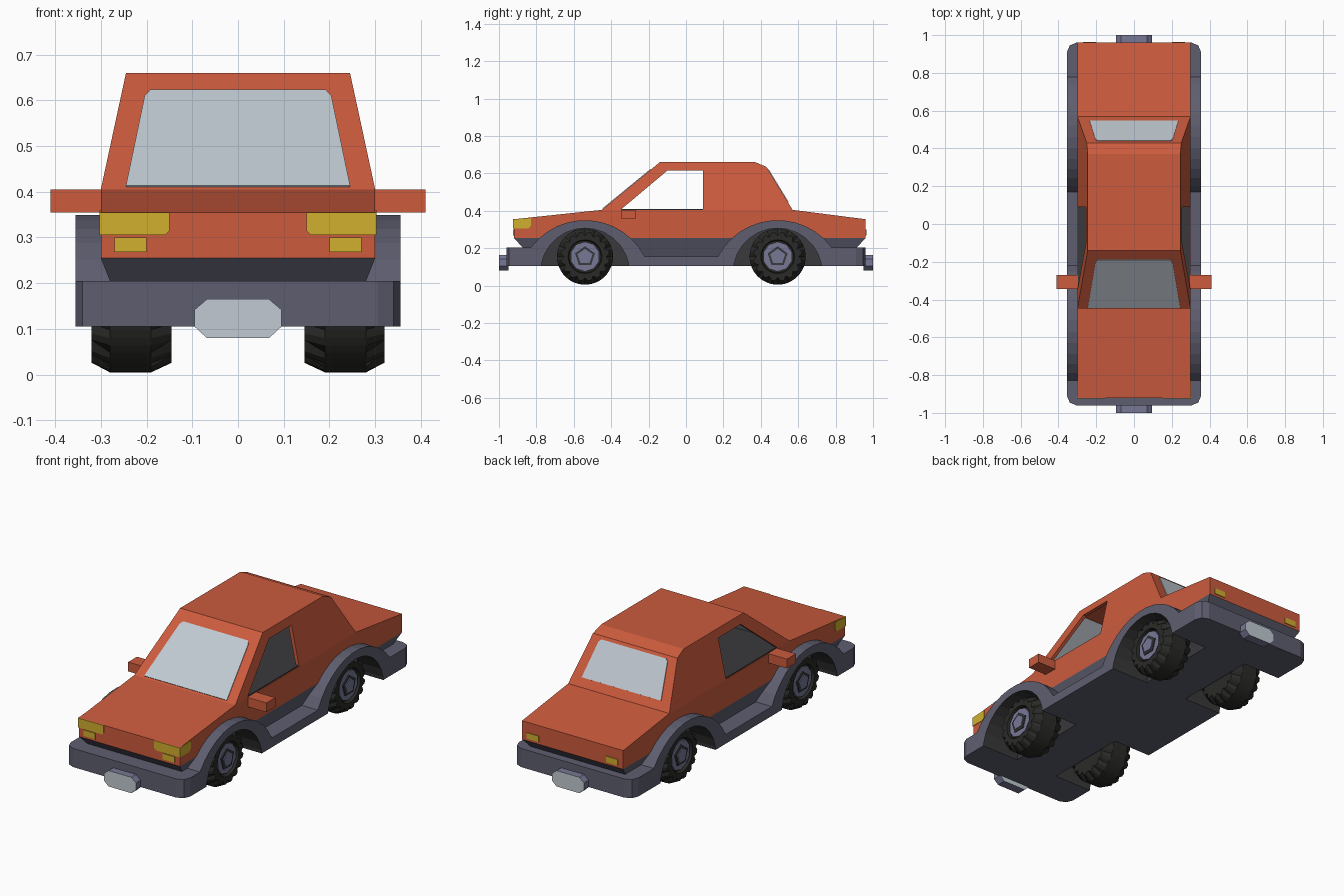
import bpy, bmesh, math

cube = bpy.data.objects.get("Cube")
if cube:
    bpy.data.objects.remove(cube, do_unlink=True)


def material(name, rgb):
    colour = [(c / 255) ** 2.2 for c in rgb] + [1]
    m = bpy.data.materials.new(name)
    m.diffuse_color = colour
    m.use_nodes = True
    bsdf = next(n for n in m.node_tree.nodes if n.type == 'BSDF_PRINCIPLED')
    bsdf.inputs["Base Color"].default_value = colour
    bsdf.inputs["Roughness"].default_value = 0.8
    return m


ORANGE = material("orange_paint", (203, 92, 64))
TRIM = material("grey_trim", (94, 94, 111))
GLASS = material("pale_glass", (192, 201, 209))
YELLOW = material("yellow_lamp", (208, 174, 50))
RUBBER = material("black_rubber", (46, 46, 44))
DARK = material("dark_lining", (60, 60, 62))
HUB = material("blue_grey_hub", (118, 120, 148))


def loft(name, rings, *mats):
    """Bridge rings of equal length and cap both ends."""
    bm = bmesh.new()
    loops = [[bm.verts.new(p) for p in ring] for ring in rings]
    n = len(loops[0])
    for a, b in zip(loops, loops[1:]):
        for i in range(n):
            j = (i + 1) % n
            bm.faces.new((a[i], a[j], b[j], b[i]))
    bm.faces.new(loops[0])
    bm.faces.new(loops[-1])
    bmesh.ops.recalc_face_normals(bm, faces=bm.faces)
    me = bpy.data.meshes.new(name)
    bm.to_mesh(me)
    bm.free()
    for m in mats:
        me.materials.append(m)
    ob = bpy.data.objects.new(name, me)
    bpy.context.collection.objects.link(ob)
    return ob


def across(name, profile, x0, x1, *mats):
    """Extrude a (y, z) profile along x."""
    return loft(name, [[(x, y, z) for y, z in profile] for x in (x0, x1)], *mats)


def along(name, profile, y0, y1, *mats):
    """Extrude an (x, z) profile along y."""
    return loft(name, [[(x, y, z) for x, z in profile] for y in (y0, y1)], *mats)


def slab(name, z0, ya, wa, z1, yb, wb, *mats):
    """Block between a lower and an upper rectangle."""
    rings = [[(-w, y[0], z), (w, y[0], z), (w, y[1], z), (-w, y[1], z)]
             for z, y, w in ((z0, ya, wa), (z1, yb, wb))]
    return loft(name, rings, *mats)


def carve(targets, cutters):
    """Subtract the cutters, keeping their colours on the cut faces."""
    for ob in targets:
        for c in cutters:
            mod = ob.modifiers.new("cut", 'BOOLEAN')
            mod.operation = 'DIFFERENCE'
            mod.solver = 'EXACT'
            mod.material_mode = 'TRANSFER'
            mod.object = c
    deps = bpy.context.evaluated_depsgraph_get()
    deps.update()
    for ob in targets:
        me = bpy.data.meshes.new_from_object(ob.evaluated_get(deps))
        ob.modifiers.clear()
        ob.data = me
    for c in cutters:
        bpy.data.objects.remove(c, do_unlink=True)


def circle(cy, cz, r, n, start=0.0):
    return [(cy + r * math.cos(start + math.tau * i / n),
             cz + r * math.sin(start + math.tau * i / n)) for i in range(n)]


AXLES = (-0.54, 0.49)

# Bumpers, sills and flared arches in one band
outline = [(-0.96, 0.105), (-0.96, 0.205)]
for axle in AXLES:
    left = 0.205 if axle < 0 else 0.155
    right = 0.36 - left
    a0 = math.pi - math.asin((left + 0.01) / 0.36)
    a1 = math.asin((right + 0.01) / 0.36)
    for i in range(13):
        a = a0 + (a1 - a0) * i / 12
        outline.append((axle + 0.36 * math.cos(a), -0.01 + 0.36 * math.sin(a)))
outline += [(0.96, 0.205), (0.96, 0.105)]
band = across("bumper_band", outline, -0.355, 0.355, TRIM)
bm = bmesh.new()
bm.from_mesh(band.data)
corners = [e for e in bm.edges
           if all(abs(v.co.y) > 0.95 for v in e.verts)
           and abs(e.verts[0].co.z - e.verts[1].co.z) > 0.05]
bmesh.ops.bevel(bm, geom=corners, offset=0.05, segments=2, profile=0.5, affect='EDGES')
bm.to_mesh(band.data)
bm.free()

# Lower body
skirt = slab("lower_skirt", 0.155, (-0.83, 0.87), 0.26, 0.255, (-0.92, 0.96), 0.30, TRIM)
body = across("main_body", [(-0.92, 0.255), (-0.92, 0.355), (-0.45, 0.405),
                            (0.57, 0.405), (0.96, 0.355), (0.96, 0.255)],
              -0.30, 0.30, ORANGE)

# Wheel wells
wells = [across("well_cutter", circle(axle, 0.069, 0.238, 28), s * 0.13, s * 0.45, DARK)
         for axle in AXLES for s in (-1, 1)]
carve([band, skirt, body], wells)


# Hollow cabin with open side windows
def half_width(z):
    return 0.30 - (z - 0.405) * 0.216


def cabin_shape(name, profile, inset, *mats):
    return loft(name, [[(s * (half_width(z) - inset), y, z) for y, z in profile]
                       for s in (-1, 1)], *mats)


cabin = cabin_shape("cabin", [(-0.45, 0.405), (-0.14, 0.66), (0.37, 0.66),
                              (0.43, 0.635), (0.57, 0.405)], 0, ORANGE)
cavity = cabin_shape("cavity_cutter", [(-0.438, 0.39), (-0.14, 0.635),
                                       (0.39, 0.635), (0.552, 0.39)], 0.02, ORANGE, GLASS)
for f in cavity.data.polygons:
    f.material_index = int(abs(f.normal.y) > 0.3)
windows = across("window_cutter", [(-0.368, 0.39), (-0.10, 0.615), (0.09, 0.615),
                                   (0.09, 0.39)], -0.4, 0.4, ORANGE)
carve([cabin], [cavity, windows])
slab("cabin_floor", 0.403, (-0.43, 0.55), 0.296, 0.41, (-0.425, 0.545), 0.296, DARK)


# Front and rear glass, laid on the sloping faces
def screen(name, low, high, w_low, w_high):
    dy, dz = high[0] - low[0], high[1] - low[1]
    side = 1 if dy < 0 else -1
    length = math.hypot(dy, dz)
    ny, nz = side * dz / length, abs(dy) / length
    rings = []
    for off in (-0.002, 0.004):
        half = [(w_low, 0), (w_high + 0.004, 0.94), (w_high - 0.008, 1)]
        pts = half + [(-w, t) for w, t in reversed(half)]
        rings.append([(w, low[0] + dy * t + ny * off, low[1] + dz * t + nz * off)
                      for w, t in pts])
    loft(name, rings, GLASS)


screen("windscreen", (-0.443, 0.411), (-0.188, 0.62), 0.245, 0.20)
screen("rear_window", (0.545, 0.446), (0.439, 0.62), 0.235, 0.20)

# Lamps, mirrors and wheels on both sides
for s, side in ((1, "left"), (-1, "right")):
    along(f"{side}_headlight", [(s * 0.30, 0.305), (s * 0.16, 0.305), (s * 0.15, 0.315),
                                (s * 0.15, 0.355), (s * 0.30, 0.355)], -0.924, -0.915, YELLOW)
    across(f"{side}_headlight_wrap", [(-0.924, 0.305), (-0.845, 0.305), (-0.83, 0.318),
                                      (-0.83, 0.36), (-0.924, 0.355)],
           s * 0.297, s * 0.303, YELLOW)
    small = [(s * 0.20, 0.268), (s * 0.27, 0.268), (s * 0.27, 0.30), (s * 0.20, 0.30)]
    along(f"{side}_front_indicator", small, -0.924, -0.918, YELLOW)
    along(f"{side}_tail_lamp", small, 0.958, 0.964, YELLOW)
    across(f"{side}_mirror", [(-0.345, 0.355), (-0.27, 0.355), (-0.27, 0.405),
                              (-0.345, 0.405)], s * 0.29, s * 0.41, ORANGE)

    for axle, end in zip(AXLES, ("front", "rear")):
        # Tyre with notched shoulders
        rings = []
        for x, r, notched in ((0.145, 0.085, 0), (0.145, 0.13, 1), (0.19, 0.15, 0),
                              (0.28, 0.15, 0), (0.32, 0.13, 1), (0.32, 0.09, 0),
                              (0.30, 0.085, 0)):
            ring = []
            for i in range(48):
                a = math.tau * i / 48
                q = r - 0.018 if notched and i % 3 == 0 else r
                ring.append((s * x, axle + q * math.cos(a), 0.155 + q * math.sin(a)))
            rings.append(ring)
        loft(f"{side}_{end}_tyre", rings, RUBBER)
        # Hub with a five-sided centre
        for part, r, n, x0, x1, m in (("hub", 0.08, 10, 0.29, 0.312, HUB),
                                      ("hub_ring", 0.056, 5, 0.31, 0.317, DARK),
                                      ("hub_cap", 0.042, 5, 0.31, 0.322, HUB)):
            across(f"{side}_{end}_{part}", circle(axle, 0.155, r, n, math.pi / 2),
                   s * x0, s * x1, m)

# Number plates at both ends
octagon = [(-0.095, 0.105), (-0.068, 0.08), (0.068, 0.08), (0.095, 0.105),
           (0.095, 0.142), (0.068, 0.165), (-0.068, 0.165), (-0.095, 0.142)]
for s, end in ((-1, "front"), (1, "rear")):
    plate = along(f"{end}_plate", octagon, s * 0.95, s, HUB, GLASS)
    for f in plate.data.polygons:
        f.material_index = int(abs(f.normal.y) > 0.9)
